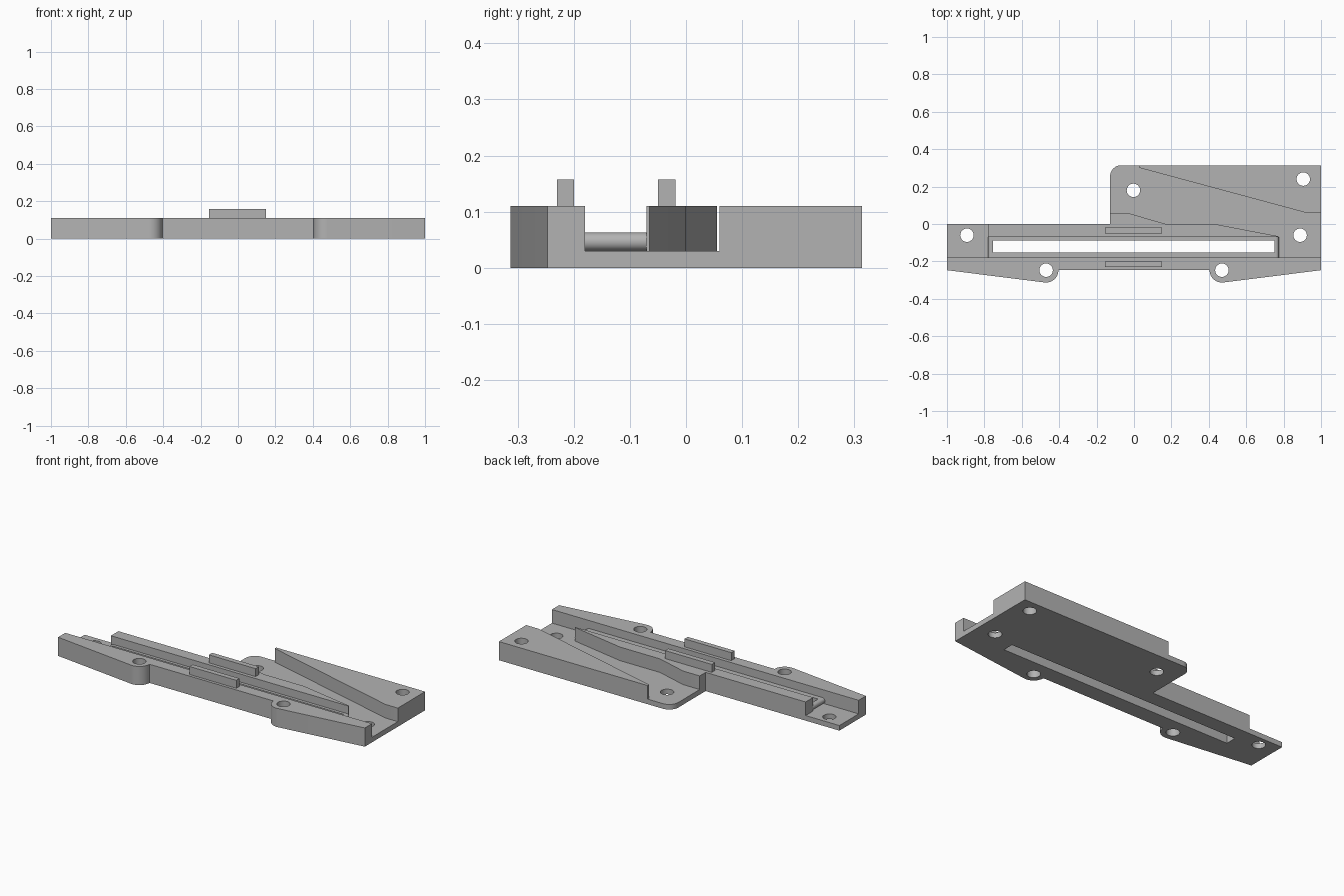
import bpy, bmesh, math
from mathutils import Matrix

cube = bpy.data.objects.get("Cube")
if cube:
    bpy.data.objects.remove(cube, do_unlink=True)

grey = bpy.data.materials.new("plain grey")
grey.use_nodes = True
COLOUR = (0.45, 0.45, 0.45, 1)
grey.diffuse_color = COLOUR
grey.node_tree.nodes["Principled BSDF"].inputs["Base Color"].default_value = COLOUR

BASE, TOP, TAB = 0.03, 0.11, 0.157
FRONT, INNER, REAR = -0.247, -0.18, -0.07
BACK = 0.314


def arc(cx, cy, r, start, end, steps=12):
    angles = [math.radians(start + (end - start) * i / steps) for i in range(steps + 1)]
    return [(cx + r * math.cos(a), cy + r * math.sin(a)) for a in angles]


def prism(name, outline, low, high, upright=False):
    """Extrude an outline along z, or along y when upright."""
    bm = bmesh.new()
    place = (lambda a, b: (a, low, b)) if upright else (lambda a, b: (a, b, low))
    face = bm.faces.new([bm.verts.new(place(a, b)) for a, b in outline])
    moved = bmesh.ops.extrude_face_region(bm, geom=[face])["geom"]
    step = (0, high - low, 0) if upright else (0, 0, high - low)
    bmesh.ops.translate(bm, vec=step, verts=[v for v in moved if isinstance(v, bmesh.types.BMVert)])
    bmesh.ops.recalc_face_normals(bm, faces=bm.faces)
    mesh = bpy.data.meshes.new(name)
    bm.to_mesh(mesh)
    bm.free()
    mesh.materials.append(grey)
    obj = bpy.data.objects.new(name, mesh)
    bpy.context.collection.objects.link(obj)
    return obj


def box(name, x0, x1, y0, y1, z0, z1):
    return prism(name, [(x0, y0), (x1, y0), (x1, y1), (x0, y1)], z0, z1)


def combine(body, other, operation):
    mod = body.modifiers.new(operation.lower(), 'BOOLEAN')
    mod.operation, mod.solver, mod.object = operation, 'EXACT', other
    bpy.context.view_layer.objects.active = body
    bpy.ops.object.modifier_apply(modifier=mod.name)
    bpy.data.objects.remove(other, do_unlink=True)


# Front rail with a rounded screw ear on each half
right_ear = arc(0.47, FRONT, 0.066, 180, 277)
left_ear = [(-x, y) for x, y in reversed(right_ear)]
front_edge = [(-1, FRONT)] + left_ear + right_ear + [(1, FRONT)]
body = prism("bracket_body", front_edge + [(1, INNER), (-1, INNER)], 0, TOP)

# Base plate with the wide rear wing and its rounded corner
corner = arc(-0.068, BACK - 0.06, 0.06, 90, 180)
base = prism("base_plate", [(-1, INNER), (1, INNER), (1, BACK)] + corner
             + [(-0.128, 0), (-1, 0)], 0, BASE)

# Rear rail, swelling beside the wing and tapering to a point
rail = prism("rear_rail", [(-0.78, REAR), (0.77, REAR), (0.77, -0.065), (0.43, 0),
                           (0.17, 0), (-0.02, 0.055), (-0.128, 0.055),
                           (-0.128, 0), (-0.78, 0)], 0, TOP)

# Tapered guide block on the wing
wedge = prism("guide_block", [(0.03, BACK), (0.03, 0.3), (0.92, 0.06),
                              (1, 0.06), (1, BACK)], 0, TOP)

# Raised channel floor with round ends
radius = 0.0165
floor = prism("channel_floor", arc(0.758, BASE + radius, radius, -90, 90)
              + arc(-0.764, BASE + radius, radius, 90, 270), INNER, REAR, upright=True)

for part in (base, rail, wedge, floor):
    combine(body, part, 'UNION')

# Long slot and screw holes
combine(body, box("slot_cutter", -0.755, 0.75, -0.152, -0.088, -0.1, 0.3), 'DIFFERENCE')
for x, y in ((-0.47, FRONT), (0.47, FRONT), (-0.893, -0.06), (0.888, -0.06),
             (-0.003, 0.18), (0.905, 0.24)):
    hole = prism("hole_cutter", arc(x, y, 0.036, 0, 345, 23), -0.1, 0.3)
    combine(body, hole, 'DIFFERENCE')

# Locating tabs on both rails
box("front_tab", -0.155, 0.15, -0.23, -0.2, TOP, TAB)
box("rear_tab", -0.155, 0.15, -0.05, -0.019, TOP, TAB)

bpy.ops.object.select_all(action='DESELECT')
body.select_set(True)
bpy.context.view_layer.objects.active = body
bpy.ops.object.shade_smooth_by_angle(angle=math.radians(30))
